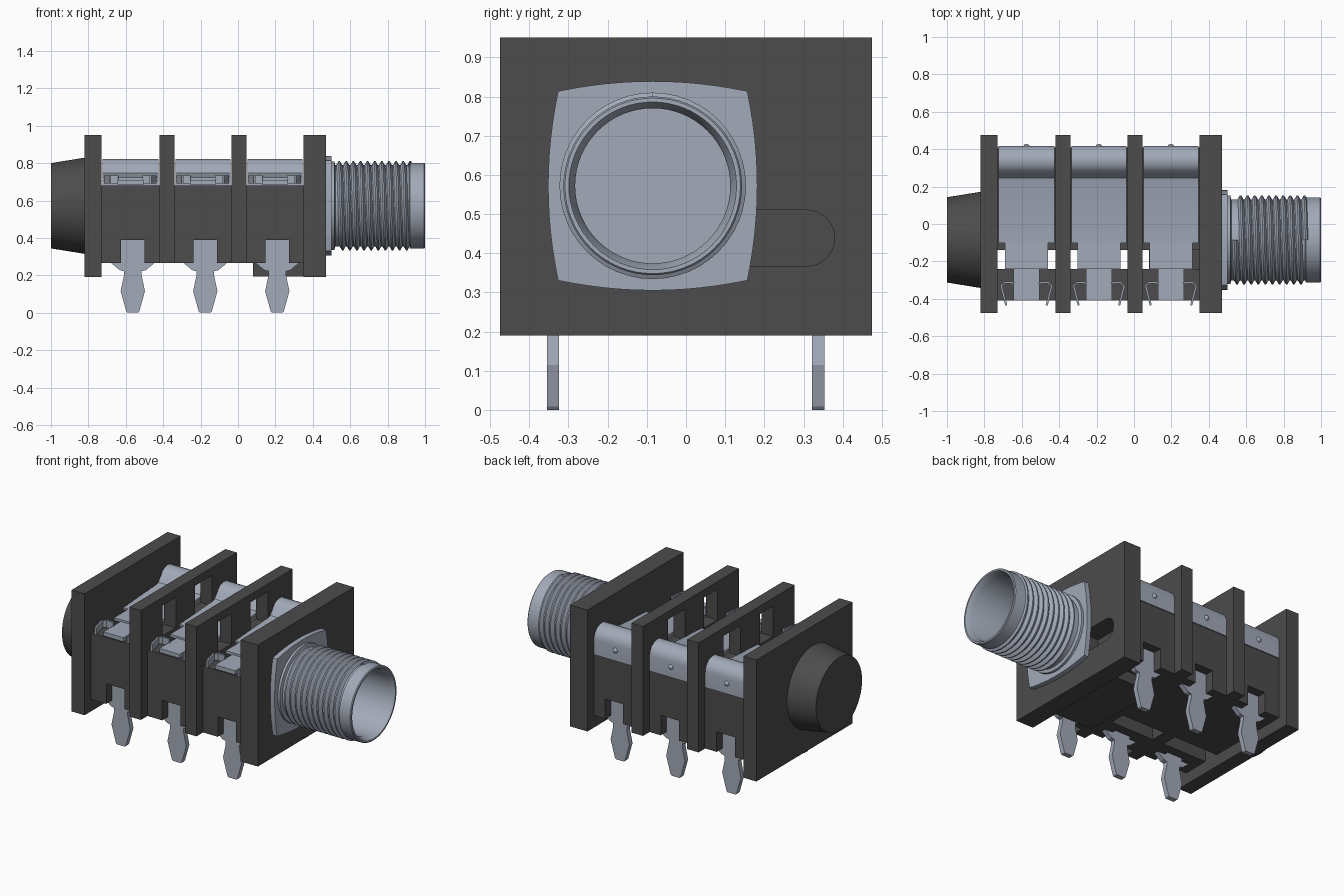
import bpy, bmesh, math
from mathutils import Vector

if "Cube" in bpy.data.objects:
    bpy.data.objects.remove(bpy.data.objects["Cube"], do_unlink=True)


def material(name, rgb):
    m = bpy.data.materials.new(name)
    m.use_nodes = True
    m.diffuse_color = (*rgb, 1)
    bsdf = m.node_tree.nodes["Principled BSDF"]
    bsdf.inputs["Base Color"].default_value = (*rgb, 1)
    return m


DARK = material("dark plastic", (0.072, 0.072, 0.072))
METAL = material("grey blue metal", (0.36, 0.40, 0.48))
AXIS = Vector((0, -0.085, 0.572))      # centre line of the socket
BAYS = [(-0.73, -0.42), (-0.34, -0.035), (0.045, 0.35)]
PINS = [-0.5625, -0.175, 0.21]


def finish(name, bm, mat, smooth=False):
    bmesh.ops.recalc_face_normals(bm, faces=bm.faces)
    me = bpy.data.meshes.new(name)
    bm.to_mesh(me)
    bm.free()
    me.materials.append(mat)
    ob = bpy.data.objects.new(name, me)
    bpy.context.collection.objects.link(ob)
    activate(ob)
    if smooth:
        bpy.ops.object.shade_smooth_by_angle(angle=math.radians(35))
    return ob


def activate(ob):
    bpy.ops.object.select_all(action='DESELECT')
    ob.select_set(True)
    bpy.context.view_layer.objects.active = ob


def box(name, x, y, z, mat=DARK):
    bm = bmesh.new()
    bmesh.ops.create_cube(bm, size=1)
    for v in bm.verts:
        v.co = [(a + b) / 2 + c * (b - a) for (a, b), c in zip((x, y, z), v.co)]
    return finish(name, bm, mat)


def prism(name, pts, depth, mat, smooth=False):
    """Extrude a closed outline of 3D points along a depth vector."""
    bm = bmesh.new()
    f = bm.faces.new([bm.verts.new(p) for p in pts])
    ext = bmesh.ops.extrude_face_region(bm, geom=[f])
    bmesh.ops.translate(bm, vec=depth, verts=[g for g in ext["geom"] if isinstance(g, bmesh.types.BMVert)])
    return finish(name, bm, mat, smooth)


def lathe(name, profile, mat, steps=64):
    """Spin (x, radius) points around the socket axis."""
    bm = bmesh.new()
    vs = [bm.verts.new(AXIS + Vector((x, 0, r))) for x, r in profile]
    es = [bm.edges.new(p) for p in zip(vs, vs[1:])]
    bmesh.ops.spin(bm, geom=vs + es, cent=AXIS, axis=(1, 0, 0), angle=math.tau, steps=steps)
    bmesh.ops.remove_doubles(bm, verts=bm.verts, dist=1e-5)
    return finish(name, bm, mat, True)


def ribbon(line, t):
    """Thicken an open 2D line into a closed outline."""
    a, b = [], []
    for i, p in enumerate(line):
        d = Vector(line[min(i + 1, len(line) - 1)]) - Vector(line[max(i - 1, 0)])
        n = Vector((-d.y, d.x)).normalized() * t / 2
        a.append(Vector(p) + n)
        b.append(Vector(p) - n)
    return a + b[::-1]


def cut(ob, cutter):
    cutter.hide_render = True
    activate(ob)
    mod = ob.modifiers.new("cut", 'BOOLEAN')
    mod.operation = 'DIFFERENCE'
    mod.solver = 'EXACT'
    mod.object = cutter
    bpy.ops.object.modifier_apply(modifier=mod.name)
    bpy.data.objects.remove(cutter, do_unlink=True)


# Upright divider plates
W = (-0.475, 0.475)
box("end_plate", (-0.82, -0.73), W, (0.19, 0.95))
socket_plate = box("socket_plate", (0.35, 0.47), W, (0.19, 0.95))
for i, x in enumerate([(-0.42, -0.34), (-0.035, 0.045)]):
    plate = box(f"divider_plate_{i + 1}", x, W, (0.265, 0.95))
    for y in ((-0.26, -0.13), (0.06, 0.23)):
        cut(plate, box("window_cutter", (x[0] - 0.1, x[1] + 0.1), y, (0.71, 0.90)))

# Rounded slot through the socket plate
slot = [(0.4 - 0.1, 0.10, 0.367), (0.4 - 0.1, 0.10, 0.510)]
slot += [(0.3, 0.308 + 0.0715 * math.cos(a), 0.4385 + 0.0715 * math.sin(a))
         for a in [math.pi / 2 - math.pi * k / 16 for k in range(17)]]
cut(socket_plate, prism("slot_cutter", slot, Vector((0.3, 0, 0)), DARK))

# Body walls and contacts, one set for each bay
for i, ((x0, x1), px) in enumerate(zip(BAYS, PINS)):
    n = i + 1
    c = (x0 + x1) / 2
    front = box(f"front_wall_{n}", (x0, x1), (-0.41, -0.24), (0.265, 0.68))
    rear = box(f"rear_body_{n}", (x0, x1), (-0.14, 0.41), (0.265, 0.66))
    for wall, y in ((front, (-0.5, -0.30)), (rear, (0.30, 0.5))):
        cut(wall, box("notch_cutter", (px - 0.0625, px + 0.0625), y, (0.2, 0.39)))

    # Solder pins with barbs and a spade tip
    half = [(0.0625, 0.40), (0.0625, 0.27), (0.115, 0.265), (0.07, 0.228), (0.047, 0.222),
            (0.047, 0.20), (0.065, 0.115), (0.035, 0.008), (0.028, 0.0)]
    for side, y in (("front", -0.355), ("back", 0.322)):
        outline = [(px + x, y, z) for x, z in half] + [(px - x, y, z) for x, z in half[::-1]]
        prism(f"{side}_pin_{n}", outline, Vector((0, 0.031, 0)), METAL)

    # Spring leaf: up the back, over a rolled hump, then forward
    line = [(0.41, 0.65), (0.41, 0.745)]
    line += [(0.34 + 0.07 * math.cos(a), 0.745 + 0.07 * math.sin(a))
             for a in [math.radians(15 * k) for k in range(1, 10)]]
    line += [(0.27, 0.765), (0.25, 0.742), (0.22, 0.734), (-0.10, 0.715)]
    prism(f"spring_leaf_{n}", [(x0 + 0.005, p.x, p.y) for p in ribbon(line, 0.014)],
          Vector((x1 - x0 - 0.01, 0, 0)), METAL, True)
    box(f"spring_neck_{n}", (c - 0.115, c + 0.115), (-0.24, -0.09), (0.705, 0.722), METAL)
    box(f"spring_tongue_{n}", (c - 0.07, c + 0.07), (-0.41, -0.23), (0.685, 0.71), METAL)

    # Bent side clips beside the tongue
    for s, side in ((-1, "right"), (1, "left")):
        clip = [(c + s * 0.065, -0.315), (c + s * 0.115, -0.312), (c + s * 0.135, -0.33),
                (c + s * 0.108, -0.435)]
        prism(f"{side}_clip_{n}", [(p.x, p.y, 0.69) for p in ribbon(clip, 0.011)],
              Vector((0, 0, 0.045)), METAL)

    # Dimple on the back of the spring
    bm = bmesh.new()
    bmesh.ops.create_uvsphere(bm, u_segments=16, v_segments=8, radius=0.017)
    bmesh.ops.translate(bm, vec=(c, 0.412, 0.715), verts=bm.verts)
    finish(f"spring_dimple_{n}", bm, METAL, True)

# Raised foot under the body
box("under_block", (0.08, 0.36), (-0.28, 0.26), (0.195, 0.27))

# Tapered rear cap
lathe("rear_cap", [(-0.82, 0.0), (-0.82, 0.257), (-1.0, 0.228), (-1.0, 0.0)], DARK)

# Four-sided flange with bowed edges
flange = []
for q in range(4):
    a = q * math.pi / 2
    for k in range(12):
        t = 1 - k / 6
        u, v = 0.2415 * t, 0.267 - 0.0255 * t * t
        flange.append(AXIS + Vector((0.47, u * math.cos(a) - v * math.sin(a),
                                     u * math.sin(a) + v * math.cos(a))))
prism("flange", flange, Vector((0.03, 0, 0)), METAL)

# Hollow socket barrel with a chamfered mouth
lathe("socket_barrel", [(0.495, 0.237), (0.515, 0.237), (0.52, 0.217), (0.915, 0.217),
                        (0.92, 0.228), (0.995, 0.228), (1.0, 0.224), (1.0, 0.214),
                        (0.965, 0.198), (0.505, 0.198), (0.505, 0.0)], METAL)

# Helical thread
bm = bmesh.new()
pts = [(0.0, 0.212), (0.015, 0.238), (0.023, 0.238), (0.038, 0.212)]
vs = [bm.verts.new((x, 0, r)) for x, r in pts]
for pair in zip(vs, vs[1:]):
    bm.edges.new(pair)
thread = finish("barrel_thread", bm, METAL)
thread.location = AXIS + Vector((0.522, 0, 0))
mod = thread.modifiers.new("thread", 'SCREW')
mod.axis = 'X'
mod.angle = math.tau
mod.screw_offset = 0.038
mod.iterations = 10
mod.steps = mod.render_steps = 48
mod.use_normal_calculate = True
activate(thread)
bpy.ops.object.modifier_apply(modifier=mod.name)
bpy.ops.object.shade_smooth_by_angle(angle=math.radians(35))
